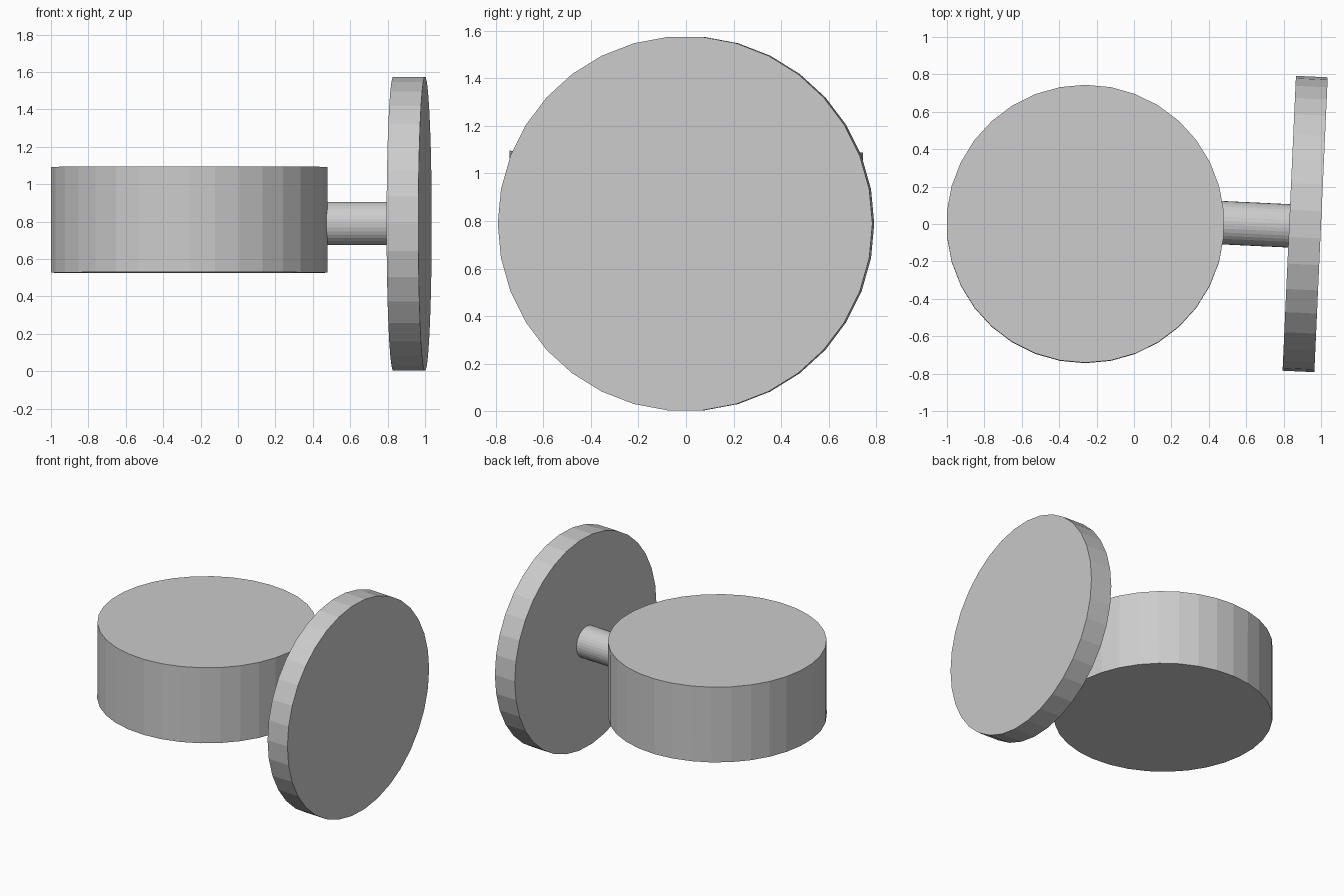
import bpy
from math import radians

SIDES = 34

# Remove only the default cube
cube = bpy.data.objects.get("Cube")
if cube:
    bpy.data.objects.remove(cube, do_unlink=True)

# Single plain grey
grey = bpy.data.materials.new("plain_grey")
grey.use_nodes = True
grey.diffuse_color = (0.6, 0.6, 0.6, 1)
grey.node_tree.nodes["Principled BSDF"].inputs["Base Color"].default_value = (0.6, 0.6, 0.6, 1)


def cylinder(name, radius, depth, location, rotation):
    """Add a flat-shaded cylinder with capped ends."""
    bpy.ops.mesh.primitive_cylinder_add(vertices=SIDES, radius=radius, depth=depth,
                                        location=location, rotation=rotation)
    obj = bpy.context.object
    obj.name = obj.data.name = name
    obj.data.materials.append(grey)
    return obj


# Thick drum, pitched up very slightly at the front
cylinder("drum", 0.743, 0.565, (-0.26, 0, 0.81), (radians(-0.25), 0, 0))

# Axle from the drum to the disc
cylinder("axle", 0.116, 0.5, (0.62, 0, 0.79), (radians(2.7), radians(90), 0))

# Upright disc, turned a little about its own axis
cylinder("disc", 0.789, 0.17, (0.915, 0, 0.789), (radians(2.6), radians(90), 0))
